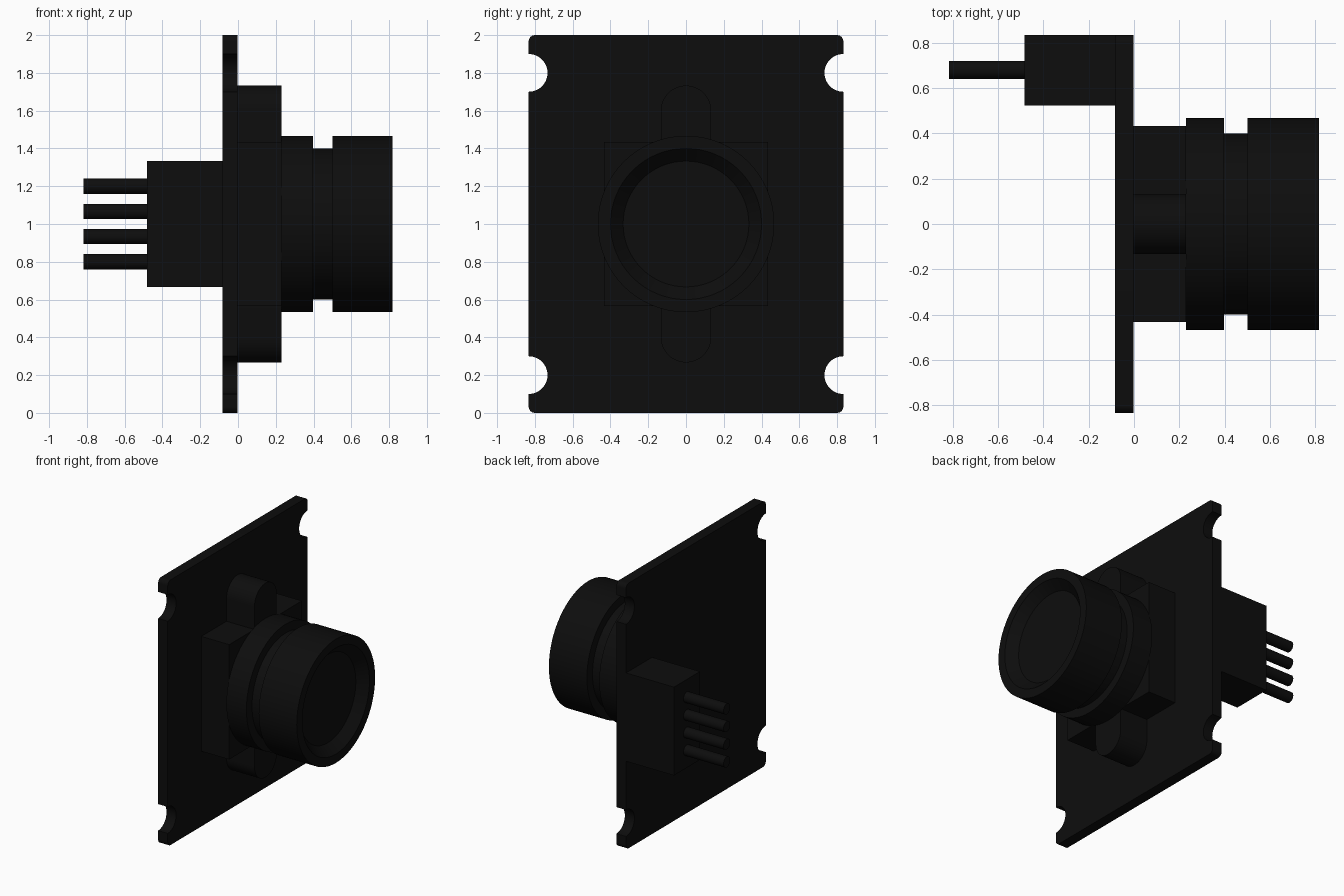
import bpy, bmesh
from math import sin, cos, pi, radians
from mathutils import Matrix

if "Cube" in bpy.data.objects:
    bpy.data.objects.remove(bpy.data.objects["Cube"])

black = bpy.data.materials.new("black")
black.diffuse_color = (0.004, 0.004, 0.004, 1)
black.use_nodes = True
black.node_tree.nodes["Principled BSDF"].inputs["Base Color"].default_value = black.diffuse_color


def finish(name, bm, smooth=True):
    bmesh.ops.recalc_face_normals(bm, faces=bm.faces)
    me = bpy.data.meshes.new(name)
    bm.to_mesh(me)
    bm.free()
    ob = bpy.data.objects.new(name, me)
    bpy.context.collection.objects.link(ob)
    me.materials.append(black)
    if smooth:
        bpy.ops.object.select_all(action='DESELECT')
        ob.select_set(True)
        bpy.context.view_layer.objects.active = ob
        bpy.ops.object.shade_smooth_by_angle(angle=radians(30))
    return ob


def arc(cy, cz, r, a0, a1, n):
    """Points on an arc in the YZ plane, angles in degrees."""
    return [(cy + r * cos(radians(a0 + (a1 - a0) * i / n)),
             cz + r * sin(radians(a0 + (a1 - a0) * i / n))) for i in range(n + 1)]


def extrude_x(name, outline, x0, x1, smooth=True):
    """Extrude a YZ outline from x0 to x1."""
    bm = bmesh.new()
    face = bm.faces.new([bm.verts.new((x0, y, z)) for y, z in outline])
    new = bmesh.ops.extrude_face_region(bm, geom=[face], use_keep_orig=True)
    verts = [g for g in new["geom"] if isinstance(g, bmesh.types.BMVert)]
    bmesh.ops.translate(bm, verts=verts, vec=(x1 - x0, 0, 0))
    return finish(name, bm, smooth)


def rect(y0, y1, z0, z1):
    return [(y0, z0), (y1, z0), (y1, z1), (y0, z1)]


def lathe_x(name, profile, segments=64):
    """Revolve an (x, radius) profile around the lens axis at z = 1."""
    bm = bmesh.new()
    verts = [bm.verts.new((x, 0, 1 + r)) for x, r in profile]
    edges = [bm.edges.new(p) for p in zip(verts, verts[1:])]
    bmesh.ops.spin(bm, geom=verts + edges, cent=(0, 0, 1), axis=(1, 0, 0),
                   angle=2 * pi, steps=segments)
    bmesh.ops.remove_doubles(bm, verts=bm.verts, dist=1e-4)
    return finish(name, bm)


# Circuit board: quarter outline with edge notch and rounded corner, mirrored twice
quarter = arc(0.833, 0.8, 0.1, 270, 90, 20) + arc(0.8, 0.967, 0.033, 0, 90, 6)
half = quarter + [(-y, z) for y, z in reversed(quarter)]
outline = half + [(y, -z) for y, z in reversed(half)]
extrude_x("circuit_board", [(y, z + 1) for y, z in outline], -0.083, -0.003)

# Lens mount: square block with a round-ended screw tab above and below
extrude_x("mount_block", rect(-0.433, 0.433, 0.567, 1.433), -0.003, 0.23, False)
tab = arc(0, 1.6, 0.133, 0, 180, 24) + arc(0, 0.4, 0.133, 180, 360, 24)
extrude_x("mount_tabs", tab, -0.003, 0.23)

# Lens barrel with grip groove and bevelled front recess
lathe_x("lens_barrel", [(0.23, 0), (0.23, 0.467), (0.397, 0.467), (0.397, 0.4),
                        (0.5, 0.4), (0.5, 0.467), (0.817, 0.467), (0.817, 0.4),
                        (0.75, 0.333), (0.75, 0)])

# Connector housing and its four round pins on the back
extrude_x("connector_housing", rect(0.523, 0.833, 0.667, 1.333), -0.483, -0.083, False)
for i in range(4):
    pin = arc(0.68, 0.8 + i * 0.1333, 0.04, 0, 360 - 360 / 24, 23)
    extrude_x(f"connector_pin_{i + 1}", pin, -0.817, -0.483)
